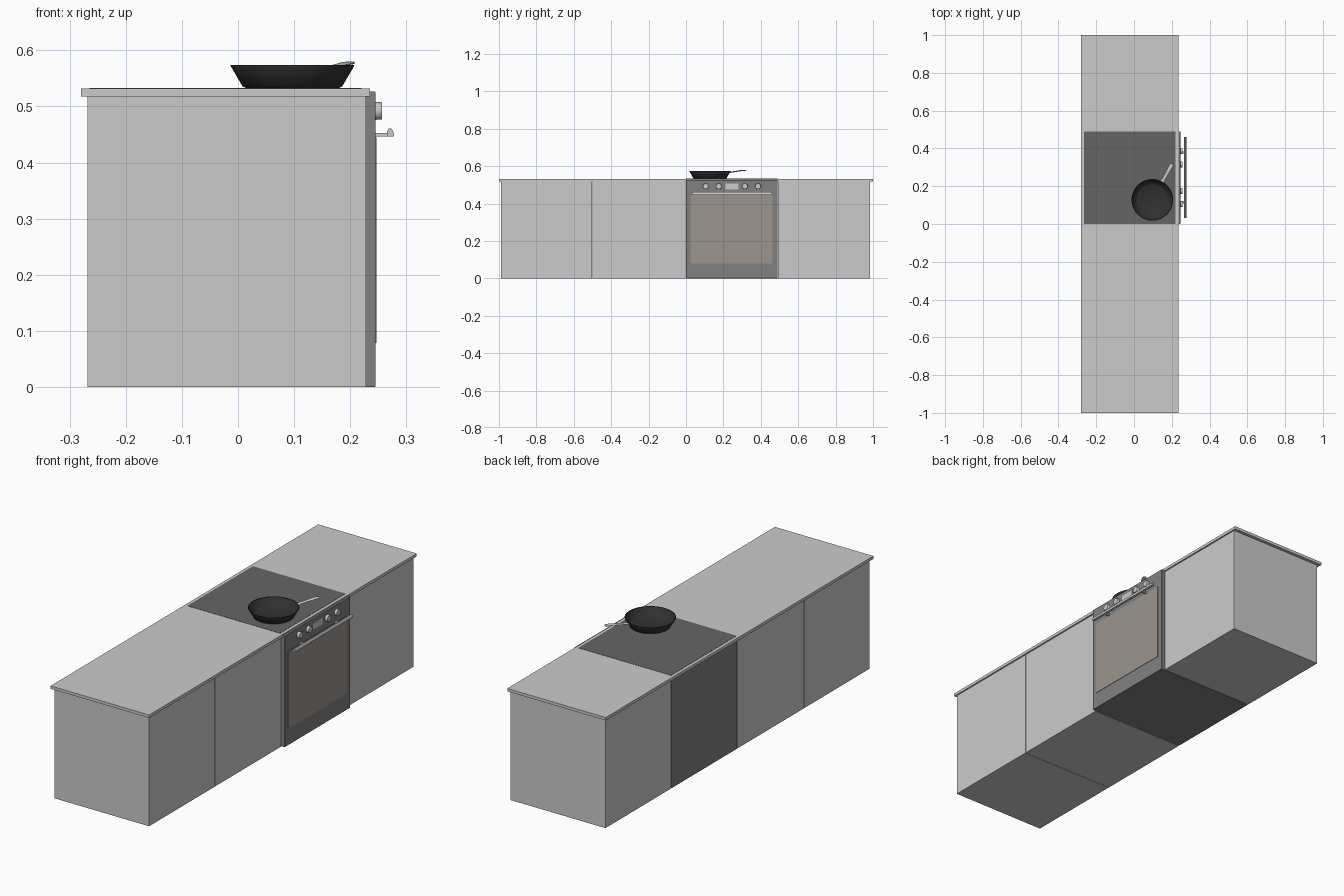
import bpy, bmesh, math
from mathutils import Vector, Matrix

if "Cube" in bpy.data.objects:
    bpy.data.objects.remove(bpy.data.objects["Cube"])


def material(name, r, g, b):
    m = bpy.data.materials.new(name)
    m.diffuse_color = (r, g, b, 1)
    m.use_nodes = True
    m.node_tree.nodes["Principled BSDF"].inputs["Base Color"].default_value = m.diffuse_color
    return m


STEEL = material("dark_steel", 0.22, 0.22, 0.22)
BLACK = material("black_glass", 0.13, 0.13, 0.13)
IRON = material("cast_iron", 0.03, 0.03, 0.03)
GLASS = material("tinted_glass", 0.33, 0.30, 0.27)


def finish(name, bm, mat=None, bevel=0, smooth=False):
    bmesh.ops.recalc_face_normals(bm, faces=bm.faces)
    me = bpy.data.meshes.new(name)
    bm.to_mesh(me)
    bm.free()
    ob = bpy.data.objects.new(name, me)
    bpy.context.collection.objects.link(ob)
    if mat:
        me.materials.append(mat)
    if bevel:
        b = ob.modifiers.new("bevel", 'BEVEL')
        b.width, b.segments = bevel, 3
    if smooth:
        bpy.ops.object.select_all(action='DESELECT')
        ob.select_set(True)
        bpy.context.view_layer.objects.active = ob
        bpy.ops.object.shade_smooth_by_angle(angle=math.radians(35))
    return ob


def box(name, lo, hi, mat=None, bevel=0):
    lo, hi = Vector(lo), Vector(hi)
    bm = bmesh.new()
    bmesh.ops.create_cube(bm, size=1, matrix=Matrix.Translation((lo + hi) / 2)
                          @ Matrix.Diagonal((*(hi - lo), 1)))
    return finish(name, bm, mat, bevel)


def lathe(name, profile, matrix, mat=None, steps=48):
    bm = bmesh.new()
    vs = [bm.verts.new((r, 0, z)) for r, z in profile]
    es = [bm.edges.new(p) for p in zip(vs, vs[1:])]
    bmesh.ops.spin(bm, geom=vs + es, cent=(0, 0, 0), axis=(0, 0, 1),
                   angle=math.tau, steps=steps)
    bmesh.ops.remove_doubles(bm, verts=bm.verts, dist=1e-5)
    bmesh.ops.transform(bm, matrix=matrix, verts=bm.verts)
    return finish(name, bm, mat, smooth=True)


# Cabinets and worktop
for i, (y0, y1) in enumerate([(-0.99, -0.502), (-0.499, -0.003), (0.493, 0.985)]):
    box(f"cabinet_{i + 1}", (-0.268, y0, 0), (0.228, y1, 0.518))
box("worktop", (-0.28, -1, 0.518), (0.235, 1, 0.532))

# Oven body, hob and front
box("oven_body", (-0.268, 0, 0), (0.23, 0.49, 0.517), STEEL)
box("hob", (-0.265, 0, 0.53), (0.22, 0.49, 0.533), BLACK)
box("oven_front", (0.228, 0, 0), (0.245, 0.49, 0.527), STEEL, 0.002)
box("oven_window", (0.24, 0.025, 0.078), (0.2468, 0.463, 0.445), GLASS)
box("display", (0.24, 0.21, 0.476), (0.2465, 0.28, 0.508))

# Control knobs
to_x = Matrix.Rotation(math.pi / 2, 4, 'Y')
for i, y in enumerate([0.105, 0.175, 0.315, 0.385]):
    lathe(f"knob_{i + 1}", [(0, 0), (0.0155, 0), (0.0155, 0.011), (0.0145, 0.0125), (0, 0.0125)],
          Matrix.Translation((0.2445, y, 0.492)) @ to_x, steps=32)

# Door handle: rounded bar on two posts
bm = bmesh.new()
outline = [(0.265, 0.446), (0.277, 0.446), (0.278, 0.449), (0.276, 0.457),
           (0.273, 0.461), (0.269, 0.461), (0.266, 0.456)]
face = bm.faces.new([bm.verts.new((x, 0.032, z)) for x, z in outline])
ext = bmesh.ops.extrude_face_region(bm, geom=[face])["geom"]
bmesh.ops.translate(bm, vec=(0, 0.428, 0),
                    verts=[v for v in ext if isinstance(v, bmesh.types.BMVert)])
bm.faces.new([bm.verts.new(v) for v in [(x, 0.032, z) for x, z in outline]]) if not face.is_valid else None
finish("door_handle", bm, smooth=True)
for i, y in enumerate([0.115, 0.378]):
    box(f"handle_post_{i + 1}", (0.244, y - 0.006, 0.446), (0.267, y + 0.006, 0.453))

# Frying pan bowl
px, py, pz = 0.097, 0.128, 0.533
lathe("pan", [(0, 0), (0.083, 0), (0.089, 0.003), (0.110, 0.039), (0.110, 0.041),
              (0.107, 0.041), (0.087, 0.007), (0.082, 0.004), (0, 0.004)],
      Matrix.Translation((px, py, pz)), IRON, 64)

# Pan handle: lofted oval sections (distance, half width, height)
bm = bmesh.new()
rings = []
for d, w, h in [(0.103, 0.013, 0.031), (0.125, 0.009, 0.034), (0.16, 0.009, 0.039),
                (0.19, 0.011, 0.043), (0.21, 0.011, 0.0445), (0.217, 0.006, 0.0445)]:
    rings.append([bm.verts.new((d, w * math.cos(a), h + 0.003 * math.sin(a)))
                  for a in [k * math.tau / 12 for k in range(12)]])
for a, b in zip(rings, rings[1:]):
    for k in range(12):
        bm.faces.new((a[k], a[k - 1], b[k - 1], b[k]))
bm.faces.new(rings[0])
bm.faces.new(rings[-1])
bmesh.ops.transform(bm, verts=bm.verts, matrix=Matrix.Translation((px, py, pz))
                    @ Matrix.Rotation(math.radians(61), 4, 'Z'))
finish("pan_handle", bm, smooth=True)
